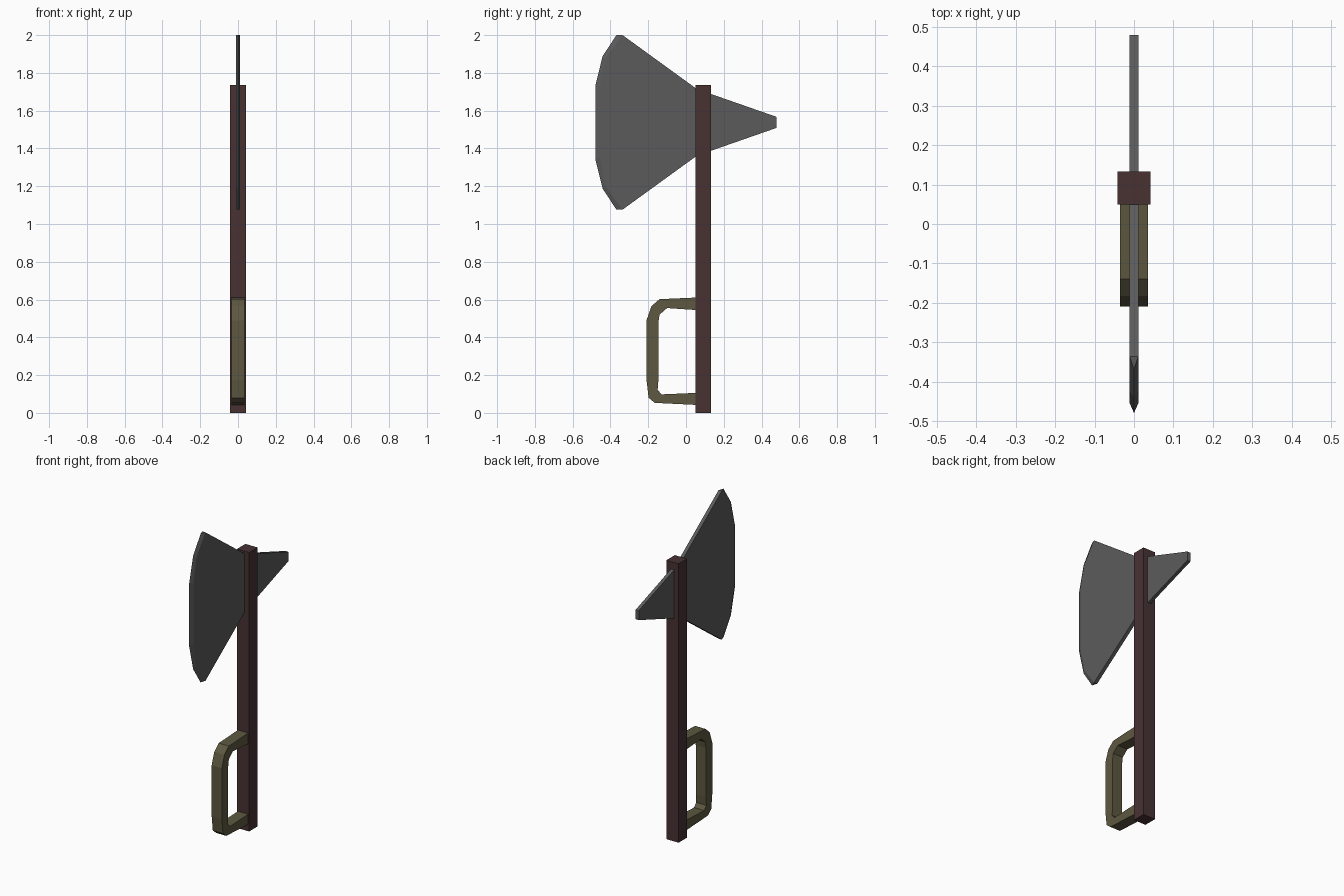
import bpy, bmesh

if "Cube" in bpy.data.objects:
    bpy.data.objects.remove(bpy.data.objects["Cube"])


def material(name, rgb):
    m = bpy.data.materials.new(name)
    m.diffuse_color = (*rgb, 1)
    m.use_nodes = True
    m.node_tree.nodes["Principled BSDF"].inputs["Base Color"].default_value = m.diffuse_color
    return m


def finish(name, bm, mat):
    bmesh.ops.recalc_face_normals(bm, faces=bm.faces[:])
    mesh = bpy.data.meshes.new(name)
    bm.to_mesh(mesh)
    bm.free()
    mesh.materials.append(mat)
    obj = bpy.data.objects.new(name, mesh)
    bpy.context.collection.objects.link(obj)
    return obj


def slab(name, profile, half, mat):
    """Extrude a (y, z) outline symmetrically across x = 0."""
    bm = bmesh.new()
    face = bm.faces.new([bm.verts.new((-half, y, z)) for y, z in profile])
    new = bmesh.ops.extrude_face_region(bm, geom=[face])["geom"]
    moved = [v for v in new if isinstance(v, bmesh.types.BMVert)]
    bmesh.ops.translate(bm, verts=moved, vec=(2 * half, 0, 0))
    return finish(name, bm, mat)


def mirror_z(points, mid):
    """Append the points reflected about z = mid, in reverse order."""
    return points + [(y, 2 * mid - z) for y, z in reversed(points)]


wood = material("dark_wood", (0.065, 0.032, 0.034))
steel = material("steel", (0.105, 0.105, 0.105))
brass = material("dull_brass", (0.11, 0.098, 0.052))
MID, HALF = 1.538, 0.011

# Square shaft
slab("shaft", [(0.05, 0), (0.133, 0), (0.133, 1.735), (0.05, 1.735)], 0.042, wood)

# Rear spike, rooted inside the shaft
slab("rear_spike", mirror_z([(0.09, 1.703), (0.48, 1.567)], MID), HALF, steel)

# Axe blade: flat cheeks joined by a sharpened edge on the centre plane
cheek = mirror_z([(-0.336, 2.0), (-0.424, 1.88), (-0.455, 1.727)], MID)
edge = mirror_z([(-0.368, 2.0), (-0.441, 1.89), (-0.48, 1.733)], MID)
root = [(0.09, 1.385), (0.09, 1.691)]
bm = bmesh.new()
tip = [bm.verts.new((0, y, z)) for y, z in edge]
sides = []
for x in (-HALF, HALF):
    side = [bm.verts.new((x, y, z)) for y, z in cheek + root]
    bm.faces.new(side)
    for i in range(len(tip) - 1):
        bm.faces.new((side[i], side[i + 1], tip[i + 1], tip[i]))
    sides.append(side)
a, b = sides
n = len(tip)
for i, j in ((n - 1, n), (n, n + 1), (n + 1, 0)):
    bm.faces.new((a[i], a[j], b[j], b[i]))
for k in (0, n - 1):
    bm.faces.new((a[k], b[k], tip[k]))
finish("axe_blade", bm, steel)

# Hand guard: a bent bar, slightly narrower than the shaft
outer = [(0.06, 0.611), (-0.14, 0.602), (-0.183, 0.565), (-0.209, 0.49),
         (-0.209, 0.175), (-0.198, 0.08), (-0.165, 0.053), (0.06, 0.042)]
inner = [(0.06, 0.544), (-0.10, 0.555), (-0.14, 0.52), (-0.146, 0.48),
         (-0.146, 0.175), (-0.15, 0.122), (-0.13, 0.098), (0.06, 0.106)]
slab("hand_guard", outer + inner[::-1], 0.035, brass)
